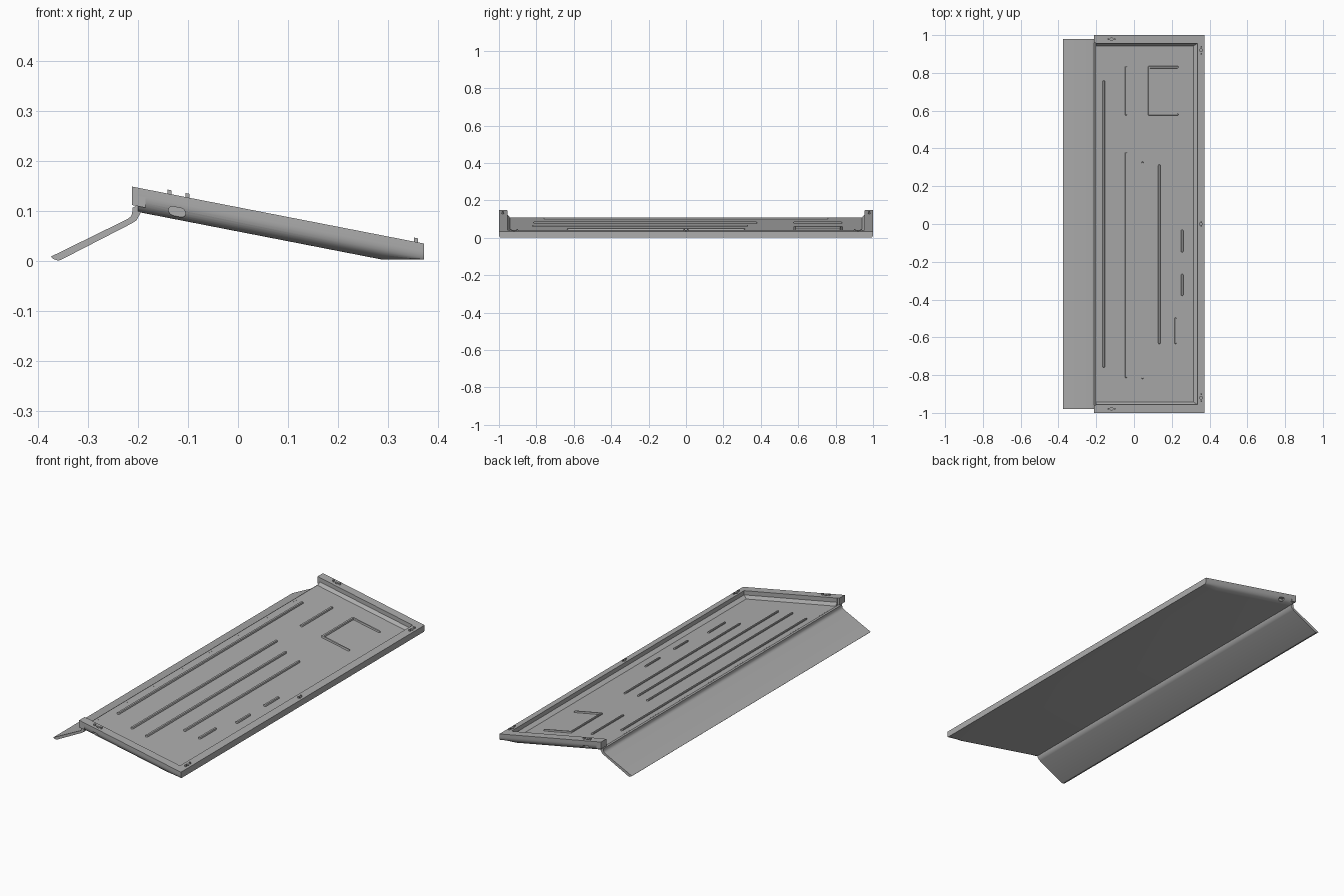
import bpy
import bmesh
from math import sin, cos, pi
from mathutils import Vector

cube = bpy.data.objects.get("Cube")
if cube:
    bpy.data.objects.remove(cube, do_unlink=True)

SLOPE = 0.195
DEPTH = 0.0485
FLOOR = 0.037

steel = bpy.data.materials.new("steel_grey")
steel.use_nodes = True
steel.diffuse_color = (0.42, 0.42, 0.42, 1)
steel.node_tree.nodes["Principled BSDF"].inputs["Base Color"].default_value = (0.42, 0.42, 0.42, 1)


def rim_z(x):
    """Height of the sloping rim at x."""
    return 0.107 - SLOPE * x


def loft(name, rings):
    """Closed solid through rings of equal point count."""
    bm = bmesh.new()
    loops = [[bm.verts.new(p) for p in ring] for ring in rings]
    n = len(loops[0])
    for a, b in zip(loops, loops[1:]):
        for i in range(n):
            j = (i + 1) % n
            bm.faces.new((a[i], a[j], b[j], b[i]))
    bm.faces.new(loops[0])
    bm.faces.new(loops[-1])
    bmesh.ops.recalc_face_normals(bm, faces=bm.faces)
    mesh = bpy.data.meshes.new(name)
    bm.to_mesh(mesh)
    bm.free()
    obj = bpy.data.objects.new(name, mesh)
    bpy.context.collection.objects.link(obj)
    mesh.materials.append(steel)
    return obj


def slab(name, x0, x1, y0, y1, d0, d1):
    """Block following the slope, between depths d0 and d1 below the rim."""
    return loft(name, [[(x, y, rim_z(x) - d) for x, y in
                        ((x0, y0), (x1, y0), (x1, y1), (x0, y1))] for d in (d0, d1)])


def smooth(obj):
    bpy.ops.object.select_all(action='DESELECT')
    obj.select_set(True)
    bpy.context.view_layer.objects.active = obj
    bpy.ops.object.shade_smooth_by_angle(angle=0.6)


def cut(target, cutter):
    cutter.hide_render = True
    mod = target.modifiers.new("cut", 'BOOLEAN')
    mod.operation = 'DIFFERENCE'
    mod.solver = 'EXACT'
    mod.object = cutter
    bpy.ops.object.select_all(action='DESELECT')
    bpy.context.view_layer.objects.active = target
    target.select_set(True)
    bpy.ops.object.modifier_apply(modifier=mod.name)
    bpy.data.objects.remove(cutter, do_unlink=True)


def stadium(cx, cy, half, r, along_x):
    """Outline of a round-ended strip."""
    pts = []
    for i in range(14):
        a = pi * (i if i < 7 else i - 1) / 6 - pi / 2
        u = (half if i < 7 else -half) + r * cos(a)
        v = r * sin(a)
        pts.append((cx + u, cy + v) if along_x else (cx - v, cy + u))
    return pts


# Tray body: rounded trough section with a level foot at the low end
side = [(1, 0), (1, 0.016)]
side += [(0.972 + 0.028 * cos(a * pi / 16), 0.016 + (DEPTH - 0.016) * sin(a * pi / 16))
         for a in range(1, 9)]
section = side + [(-y, d) for y, d in reversed(side)]
tray = loft("tray", [[(x, y, max(rim_z(x) - d, 0.002)) for y, d in section]
                     for x in (-0.2, 0.29, 0.372)])

# Recess, open at the high end, with a sloped lower wall
recess = loft("recess_cutter", [[(x, y, rim_z(x) - d) for x, y in
              ((-0.3, -w), (e, -w), (e, w), (-0.3, w))]
    for d, w, e in ((-0.03, 0.955, 0.335), (0.022, 0.955, 0.335), (FLOOR, 0.942, 0.314))])
cut(tray, recess)

# Slots in the end walls and round holes in the rim
for s in (-1, 1):
    outline = stadium(-0.122, 0, 0.008, 0.009, True)
    cut(tray, loft("slot_cutter", [[(x, s * y, rim_z(x) - 0.033 + v) for x, v in outline]
                                   for y in (0.982, 1.05)]))
holes = [(-0.119, 0.979), (-0.119, -0.979), (0.354, 0.92), (0.354, -0.92), (0.354, 0)]
for hx, hy in holes:
    ring = stadium(hx, hy, 0.001, 0.007, True)
    cut(tray, loft("hole_cutter", [[(x, y, rim_z(x) - d) for x, y in ring]
                                   for d in (-0.02, 0.014)]))
smooth(tray)

# Locating tabs beside the holes
for i, (hx, hy) in enumerate(holes):
    for s in (-1, 1):
        if i < 2:
            tx, ty = hx + s * 0.018, hy
        elif i < 4:
            tx, ty = hx + 0.002, hy + s * 0.018
        else:
            tx, ty = hx + 0.002, hy + s * 0.009
        slab("rim_tab", tx - 0.004, tx + 0.004, ty - 0.004, ty + 0.004, -0.008, 0.002)

# Corner posts at the high end
for s in (-1, 1):
    slab("corner_post", -0.212, -0.185, s * 0.957, s, 0, FLOOR)

# Bent flap hanging off the high end
profile = [(-0.192, 0.1075), (-0.204, 0.1095), (-0.211, 0.106), (-0.212, 0.094),
           (-0.215, 0.088), (-0.222, 0.083), (-0.375, 0.008), (-0.371, 0.004),
           (-0.36, 0), (-0.352, 0.003), (-0.212, 0.075), (-0.203, 0.081),
           (-0.199, 0.089), (-0.192, 0.1)]
flap = loft("flap", [[(x, y, z) for x, z in profile] for y in (-0.98, 0.98)])
smooth(flap)

# Raised ribs on the floor: centre line, start, end, direction
ribs = [(-0.16, -0.76, 0.76, False), (-0.042, -0.815, 0.38, False),
        (-0.042, 0.575, 0.835, False), (0.045, -0.82, 0.33, False),
        (0.134, -0.635, 0.315, False), (0.22, -0.635, 0.495 - 0.99, False),
        (0.255, -0.38, -0.265, False), (0.255, -0.15, -0.03, False),
        (0.08, 0.575, 0.835, False), (0.58, 0.075, 0.235, True),
        (0.83, 0.075, 0.235, True)]
for c, a, b, along_x in ribs:
    mid, half = (a + b) / 2, (b - a) / 2
    cx, cy = (mid, c) if along_x else (c, mid)
    rings = []
    for r, d in ((0.006, FLOOR + 0.002), (0.006, FLOOR - 0.004), (0.004, FLOOR - 0.007)):
        rings.append([(x, y, rim_z(x) - d)
                      for x, y in stadium(cx, cy, half - 0.006, r, along_x)])
    smooth(loft("floor_rib", rings))
